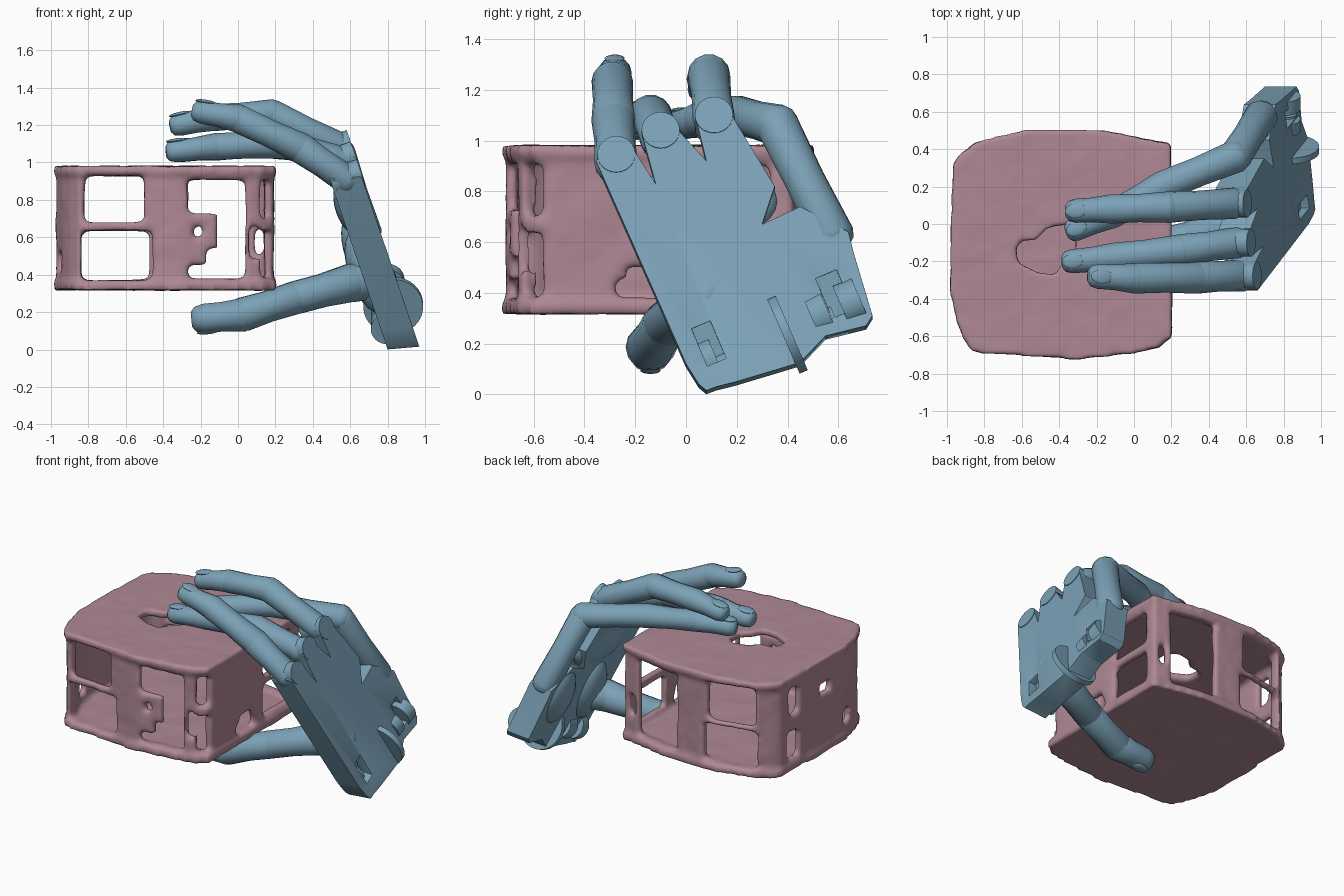
import bpy, bmesh, math
from mathutils import Vector, Matrix

if "Cube" in bpy.data.objects:
    bpy.data.objects.remove(bpy.data.objects["Cube"])


def material(name, rgb):
    m = bpy.data.materials.new(name)
    m.diffuse_color = (*rgb, 1)
    m.use_nodes = True
    m.node_tree.nodes["Principled BSDF"].inputs["Base Color"].default_value = m.diffuse_color
    return m


PINK = material("dusty_pink", (0.43, 0.25, 0.30))
BLUE = material("steel_blue", (0.20, 0.36, 0.47))


def finish(name, bm, mat, angle=35):
    bmesh.ops.recalc_face_normals(bm, faces=bm.faces)
    me = bpy.data.meshes.new(name)
    bm.to_mesh(me)
    bm.free()
    me.materials.append(mat)
    ob = bpy.data.objects.new(name, me)
    bpy.context.collection.objects.link(ob)
    smooth(ob, angle)
    return ob


def smooth(ob, angle):
    bpy.ops.object.select_all(action='DESELECT')
    ob.select_set(True)
    bpy.context.view_layer.objects.active = ob
    bpy.ops.object.shade_smooth_by_angle(angle=math.radians(angle))


def bake(ob):
    bpy.context.view_layer.update()
    ev = ob.evaluated_get(bpy.context.evaluated_depsgraph_get())
    me = bpy.data.meshes.new_from_object(ev)
    ob.modifiers.clear()
    ob.data = me


def cut(ob, bm):
    """Subtract a bmesh from an object and drop the cutter."""
    c = finish("cutter", bm, ob.data.materials[0])
    c.hide_render = True
    mod = ob.modifiers.new("cut", 'BOOLEAN')
    mod.operation, mod.object, mod.solver = 'DIFFERENCE', c, 'EXACT'
    bake(ob)
    bpy.data.objects.remove(c)


def prism(bm, points, push):
    old = set(bm.faces)
    f = bm.faces.new([bm.verts.new(p) for p in points])
    r = bmesh.ops.extrude_face_region(bm, geom=[f], use_keep_orig=True)
    bmesh.ops.translate(bm, vec=push, verts=[v for v in r['geom'] if isinstance(v, bmesh.types.BMVert)])
    bmesh.ops.recalc_face_normals(bm, faces=[g for g in bm.faces if g not in old])


def box(bm, x0, x1, y0, y1, z0, z1, rot=None):
    m = Matrix.Translation(((x0 + x1) / 2, (y0 + y1) / 2, (z0 + z1) / 2))
    if rot:
        m = m @ rot
    bmesh.ops.create_cube(bm, size=1, matrix=m @ Matrix.Diagonal((x1 - x0, y1 - y0, z1 - z0, 1)))


# --- held open-walled box ---
PLAN = [(-.97, .32), (-.94, .36), (-.85, .44), (-.58, .50), (-.15, .50), (.2, .43), (.205, -.6),
        (.13, -.66), (.0, -.69), (-.3, -.725), (-.86, -.685), (-.91, -.62), (-.95, -.52), (-.985, -.35)]


def plan(z, inset=0):
    cx, cy = -.39, -.11
    return [(cx + (x - cx) * (1 - inset / .6), cy + (y - cy) * (1 - inset / .6), z) for x, y in PLAN]


bm = bmesh.new()
prism(bm, plan(.33, .015), (0, 0, .63))
crate = finish("crate", bm, PINK)
bm = bmesh.new()
prism(bm, plan(.365, .06), (0, 0, .565))
cut(crate, bm)

# window openings per wall: (start, end, low, high), cut one by one
SOUTH = [(-.82, -.50, .68, .93), (-.84, -.46, .37, .64), (-.27, .04, .73, .91), (-.27, .04, .38, .45),
         (-.17, .04, .44, .54), (-.11, .04, .53, .74), (-.24, -.19, .6, .66), (.06, .12, .48, .66)]
NORTH = [(-.83, -.50, .67, .93), (-.84, -.47, .37, .63), (-.27, .06, .38, .91), (.09, .14, .5, .65)]
EAST = [(-.63, -.56, .70, .91), (-.63, -.56, .38, .64), (-.28, -.08, .38, .45), (-.24, -.1, .44, .5),
        (.02, .33, .40, .62), (.02, .33, .68, .90)]
WEST = [(-.45, -.36, .42, .52), (-.22, -.1, .72, .80), (.12, .24, .40, .58), (.12, .22, .70, .88)]
boxes = [(a, b, -.85, -.55, lo, hi) for a, b, lo, hi in SOUTH]
boxes += [(a, b, .34, .6, lo, hi) for a, b, lo, hi in NORTH]
boxes += [(.1, .3, a, b, lo, hi) for a, b, lo, hi in EAST]
boxes += [(-1.1, -.85, a, b, lo, hi) for a, b, lo, hi in WEST]
for args in boxes:
    bm = bmesh.new()
    box(bm, *args)
    cut(crate, bm)

# top and bottom plates with a slight overhang
bm = bmesh.new()
bm.from_mesh(crate.data)
prism(bm, plan(.94), (0, 0, .038))
prism(bm, plan(.32), (0, 0, .04))
bm.to_mesh(crate.data)
bm.free()


def voxel(ob, size):
    m = ob.modifiers.new("remesh", 'REMESH')
    m.mode, m.voxel_size = 'VOXEL', size
    bake(ob)


voxel(crate, .016)

# ragged hole in the top plate
bm = bmesh.new()
prism(bm, [(-.63, -.13, .9), (-.61, -.09, .9), (-.52, -.08, .9), (-.47, -.02, .9), (-.36, 0, .9), (-.31, -.04, .9),
           (-.31, -.14, .9), (-.38, -.2, .9), (-.42, -.27, .9), (-.52, -.26, .9), (-.62, -.21, .9)], (0, 0, .2))
cut(crate, bm)
voxel(crate, .016)
s = crate.modifiers.new("soften", 'SMOOTH')
s.factor, s.iterations = .5, 4
tex = bpy.data.textures.new("lumps", 'CLOUDS')
tex.noise_scale = .2
d = crate.modifiers.new("lumps", 'DISPLACE')
d.texture, d.strength, d.mid_level = tex, .014, .35
bake(crate)
smooth(crate, 60)

# --- palm plate, outline in (y, z) lying on a leaning plane ---
PALM = [(-.355, .92), (-.30, .97), (-.21, .97), (-.12, .83), (-.175, 1.03), (-.12, 1.07), (-.03, 1.04), (.08, .92),
        (.035, 1.1), (.1, 1.13), (.18, 1.1), (.35, .82), (.30, .67), (.45, .74), (.64, .64), (.66, .56), (.735, .31),
        (.71, .27), (.55, .23), (.45, .125), (.2, .05), (.12, .03), (.08, .015), (.05, .04), (.0, .12)]
bm = bmesh.new()
prism(bm, [(.975 - .34 * z, y, z) for y, z in PALM], (-.17, 0, -.015))
palm = finish("palm", bm, BLUE)
lean = Matrix.Rotation(math.radians(23), 4, 'X')
for args in ((.83, 1.1, .05, .13, .12, .28), (.78, 1.1, .54, .63, .31, .48)):
    bm = bmesh.new()
    box(bm, *args, lean)
    cut(palm, bm)
b = palm.modifiers.new("edge", 'BEVEL')
b.width, b.segments, b.limit_method = .014, 2, 'ANGLE'
bake(palm)
smooth(palm, 35)


# --- digits: rounded tapered links ---
def link(bm, p, q, r0, r1, flat=.95, sides=14):
    p, q = Vector(p), Vector(q)
    axis = (q - p).normalized()
    side = axis.cross(Vector((0, 0, 1))).normalized()
    up = side.cross(axis)
    n = (q - p).length
    prof = [(-.75 * r0, .5 * r0), (-.5 * r0, .84 * r0), (-.1 * r0, r0), (.5 * n, (r0 + r1) * .465),
            (n - .1 * r1, r1), (n + .45 * r1, .84 * r1), (n + .7 * r1, .5 * r1)]
    rings = []
    for t, r in prof:
        ring = []
        for i in range(sides):
            a = 2 * math.pi * i / sides
            ring.append(bm.verts.new(p + axis * t + side * (r * math.cos(a)) + up * (r * flat * math.sin(a))))
        rings.append(ring)
    for a, c in zip(rings, rings[1:]):
        for i in range(sides):
            j = (i + 1) % sides
            bm.faces.new((a[i], a[j], c[j], c[i]))
    bm.faces.new(rings[0])
    bm.faces.new(rings[-1])


def digit(name, pts, radii, nail_side=1):
    bm = bmesh.new()
    for i in range(len(pts) - 1):
        link(bm, pts[i], pts[i + 1], radii[i], radii[i + 1])
    # flat nail lying on the last link
    p, q = Vector(pts[-2]), Vector(pts[-1])
    ax = (q - p).normalized()
    side = ax.cross(Vector((0, 0, 1))).normalized()
    up = side.cross(ax) * nail_side
    m = Matrix((ax, side, up)).transposed().to_4x4()
    m.translation = q - ax * .02 + up * radii[-1] * .87
    bmesh.ops.create_uvsphere(bm, u_segments=14, v_segments=8, radius=1,
                              matrix=m @ Matrix.Diagonal((.06, .04, .012, 1)))
    finish(name, bm, BLUE, 40)


digit("index_finger", [(.58, -.275, .91), (.33, -.285, 1.08), (.0, -.29, 1.235), (-.2, -.28, 1.27)],
      [.086, .088, .082, .066])
digit("middle_finger", [(.55, -.10, 1.01), (.25, -.14, 1.10), (-.12, -.18, 1.085), (-.34, -.2, 1.06)],
      [.084, .085, .078, .064])
digit("ring_finger", [(.53, .11, 1.09), (.18, .09, 1.26), (-.13, .08, 1.24), (-.32, .07, 1.20)],
      [.084, .084, .078, .064])
digit("little_finger", [(.68, .575, .63), (.54, .36, 1.06), (.15, .2, 1.10), (-.12, .05, 1.08), (-.32, -.03, 1.06)],
      [.09, .088, .082, .075, .064])
digit("thumb", [(.74, .10, .37), (.60, .02, .355), (.30, -.08, .275), (.02, -.14, .185), (-.19, -.14, .165)],
      [.12, .11, .095, .098, .085], -1)

# round knuckle hinges facing out of the hand's back
out = Vector((1, 0, .34)).normalized()
turn = out.to_track_quat('Z', 'Y').to_matrix().to_4x4()
for y, z in ((-.275, .945), (-.10, 1.04), (.11, 1.10)):
    bm = bmesh.new()
    at = Vector((.975 - .34 * z, y, z)) - out * .075
    bmesh.ops.create_cone(bm, cap_ends=True, segments=24, radius1=.075, radius2=.075, depth=.16,
                          matrix=Matrix.Translation(at) @ turn)
    finish("knuckle", bm, BLUE)

# fleshy pads on the inner side of the palm
for name, loc, size in (("thumb_pad", (.70, .1, .42), (.11, .14, .24)),
                        ("finger_pad", (.605, .08, .76), (.085, .28, .16)),
                        ("heel_pad", (.67, .48, .52), (.10, .15, .22))):
    bm = bmesh.new()
    m = Matrix.Translation(loc) @ Matrix.Rotation(math.radians(-19), 4, 'Y') @ Matrix.Diagonal((*size, 1))
    bmesh.ops.create_uvsphere(bm, u_segments=24, v_segments=14, radius=1, matrix=m)
    finish(name, bm, BLUE)

# wrist hinge: round lugs, thin disc and its pin
axis = Vector((0, .92, .4)).to_track_quat('Z', 'Y').to_matrix().to_4x4()
hinge = [("wrist_disc", .16, .035, (.83, .40, .235)), ("wrist_pin", .05, .5, (.82, .36, .2))]
hinge += [("wrist_lug", .09, w, (.80, y, .12 + .42 * (y - .08))) for y, w in ((.09, .07), (.22, .09), (.53, .07), (.65, .08))]
for name, r, h, loc in hinge:
    bm = bmesh.new()
    bmesh.ops.create_cone(bm, cap_ends=True, segments=32, radius1=r, radius2=r, depth=h,
                          matrix=Matrix.Translation(loc) @ axis)
    finish(name, bm, BLUE)
